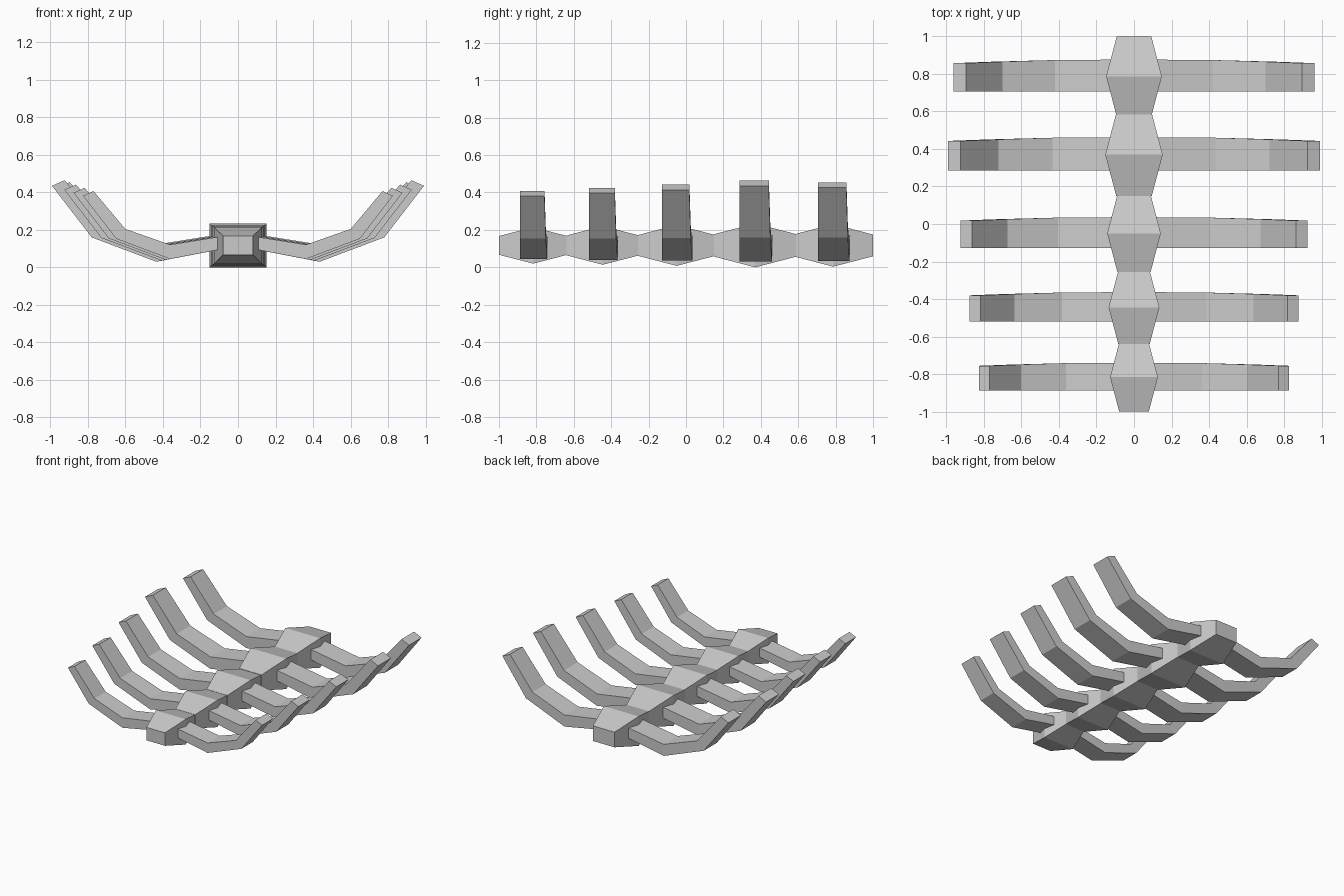
import bpy

if "Cube" in bpy.data.objects:
    bpy.data.objects.remove(bpy.data.objects["Cube"])

ZC = 0.117  # height of the spine axis

# (y centre, scale) of each spine segment, front to back
SEGMENTS = [(-0.817, 0.833), (-0.445, 0.884), (-0.05, 0.934), (0.37, 1.0), (0.787, 0.97)]

# half rib stations: bottom (x, z), top (x, z), back edge offset in y
RIB = [((0.435, -0.087), (0.435, 0.005), 0.090),
       ((0.780, 0.043), (0.722, 0.106), 0.081),
       ((0.992, 0.318), (0.925, 0.348), 0.073)]
RIB_ROOT = ((0.0, -0.003), (0.0, 0.075), 0.093)
RIB_FRONT = -0.084


def loft(name, rings, y, s):
    """Join four-sided rings into a closed, flat-shaded solid."""
    verts = [p for ring in rings for p in ring]
    faces = [(3, 2, 1, 0)]
    for i in range(len(rings) - 1):
        a, b = 4 * i, 4 * i + 4
        for k in range(4):
            n = (k + 1) % 4
            faces.append((a + k, a + n, b + n, b + k))
    e = len(verts) - 4
    faces.append((e, e + 1, e + 2, e + 3))
    mesh = bpy.data.meshes.new(name)
    mesh.from_pydata(verts, [], faces)
    obj = bpy.data.objects.new(name, mesh)
    bpy.context.collection.objects.link(obj)
    obj.location = (0, y, ZC)
    obj.scale = (s, s, s)
    return obj


def spine_ring(y, w, h):
    return [(-w, y, -h), (-w, y, h), (w, y, h), (w, y, -h)]


def rib_ring(station, side):
    (bx, bz), (tx, tz), back = station
    return [(side * bx, RIB_FRONT, bz), (side * bx, back, bz),
            (side * tx, back, tz), (side * tx, RIB_FRONT, tz)]


for i, (y, s) in enumerate(SEGMENTS, 1):
    # vertebra: double taper, widest in the middle
    loft(f"vertebra_{i}", [spine_ring(-0.22, 0.095, 0.06),
                           spine_ring(0.0, 0.153, 0.117),
                           spine_ring(0.22, 0.095, 0.06)], y, s)
    # rib pair: one bent bar running through the vertebra
    rings = [rib_ring(st, -1) for st in reversed(RIB)]
    rings.append(rib_ring(RIB_ROOT, 1))
    rings += [rib_ring(st, 1) for st in RIB]
    loft(f"rib_pair_{i}", rings, y, s)
